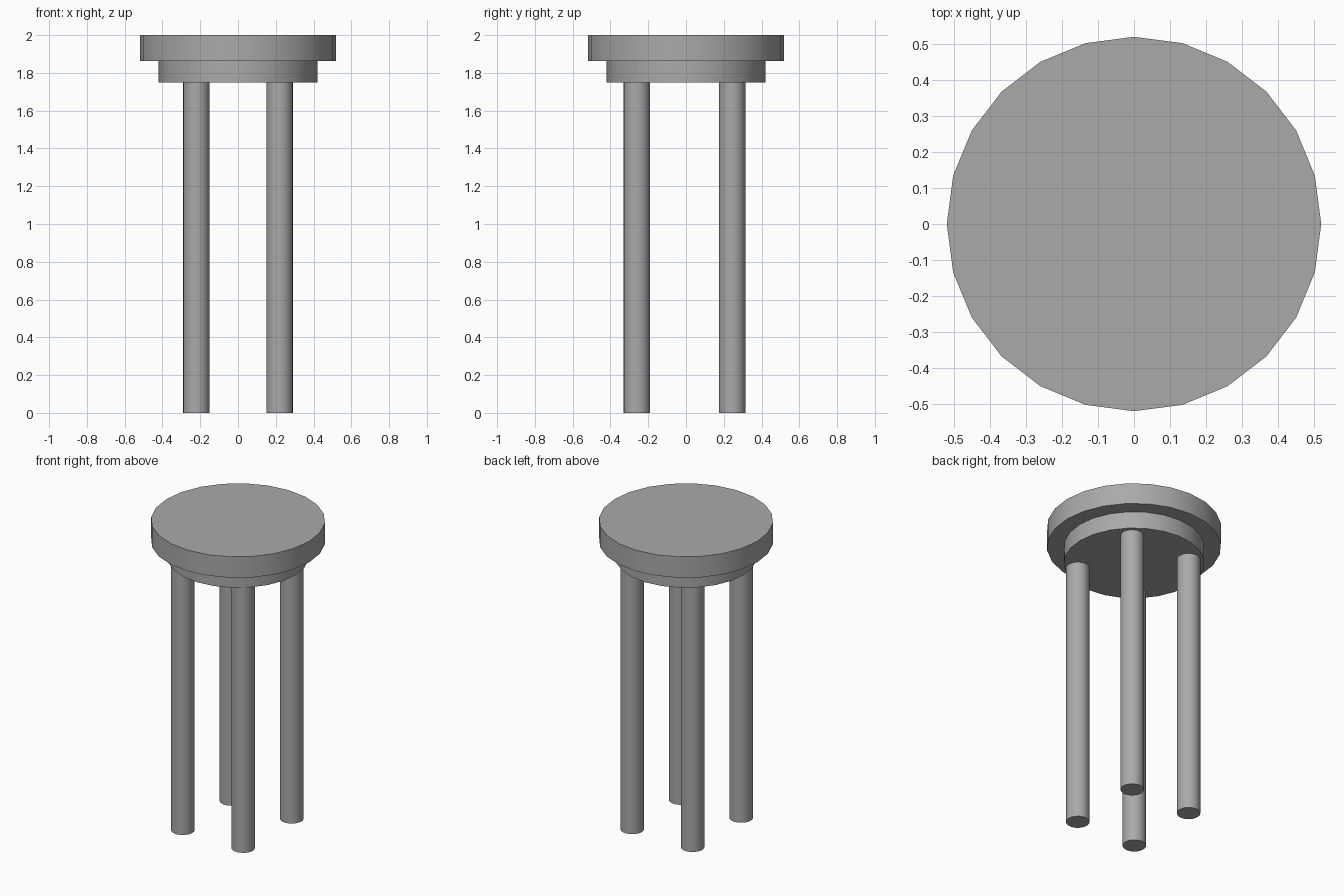
import bpy
import math

default = bpy.data.objects.get("Cube")
if default:
    bpy.data.objects.remove(default, do_unlink=True)

# One flat grey for the whole stool
grey = bpy.data.materials.new("plain grey")
grey.use_nodes = True
colour = (0.4, 0.4, 0.4, 1.0)
grey.diffuse_color = colour
grey.node_tree.nodes["Principled BSDF"].inputs["Base Color"].default_value = colour


def cylinder(name, radius, bottom, top, x=0.0, y=0.0, sides=24):
    """Upright capped cylinder between two heights, smooth round the side."""
    bpy.ops.mesh.primitive_cylinder_add(
        vertices=sides, radius=radius, depth=top - bottom,
        location=(x, y, (bottom + top) / 2))
    obj = bpy.context.object
    obj.name = obj.data.name = name
    obj.data.materials.append(grey)
    bpy.ops.object.shade_smooth_by_angle(angle=math.radians(30))
    return obj


# Round seat and the smaller disc beneath it
SEAT_UNDERSIDE = 1.862
DISC_UNDERSIDE = 1.75
cylinder("seat", 0.52, SEAT_UNDERSIDE, 2.0)
cylinder("seat_support", 0.42, DISC_UNDERSIDE, SEAT_UNDERSIDE)

# Four straight round legs
for end, y in (("front", -0.26), ("back", 0.245)):
    for side, x in (("left", 0.22), ("right", -0.22)):
        cylinder(f"{end}_{side}_leg", 0.07, 0.0, DISC_UNDERSIDE, x, y)
